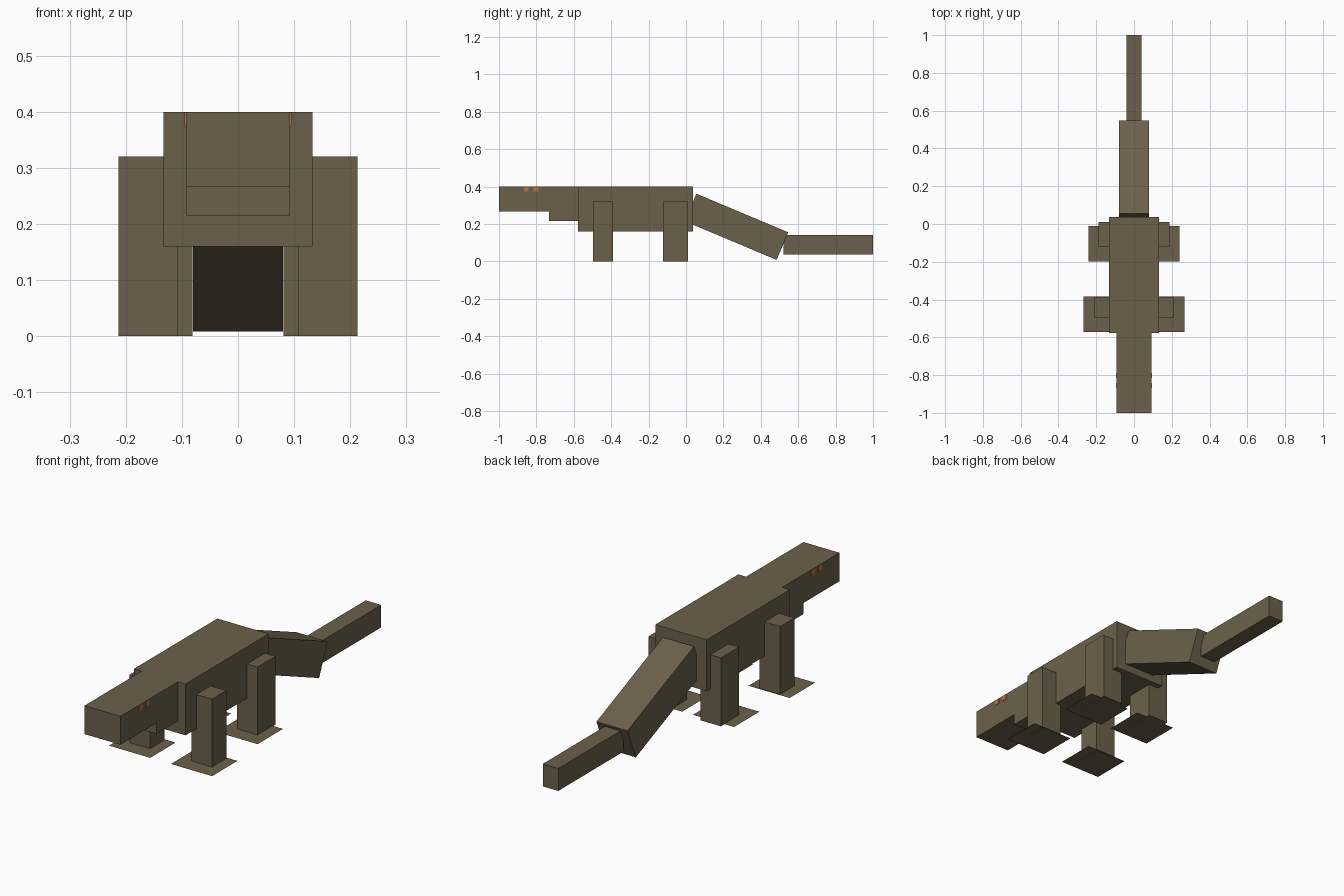
import bpy
import bmesh
import math
from mathutils import Matrix

cube = bpy.data.objects.get("Cube")
if cube:
    bpy.data.objects.remove(cube, do_unlink=True)


def make_material(name, rgb):
    mat = bpy.data.materials.new(name)
    mat.use_nodes = True
    color = (*rgb, 1.0)
    mat.diffuse_color = color
    bsdf = mat.node_tree.nodes["Principled BSDF"]
    bsdf.inputs["Base Color"].default_value = color
    bsdf.inputs["Roughness"].default_value = 0.9
    return mat


HIDE = make_material("olive brown hide", (0.148, 0.118, 0.070))
EYE = make_material("orange eye", (0.55, 0.17, 0.05))


def add_object(name, bm, mat, location, tilt=0.0):
    mesh = bpy.data.meshes.new(name)
    bm.to_mesh(mesh)
    bm.free()
    mesh.materials.append(mat)
    obj = bpy.data.objects.new(name, mesh)
    obj.location = location
    obj.rotation_euler.x = tilt
    bpy.context.collection.objects.link(obj)
    return obj


def box(name, size, center, mat=HIDE, tilt=0.0):
    bm = bmesh.new()
    bmesh.ops.create_cube(bm, size=1.0, matrix=Matrix.Diagonal((*size, 1.0)))
    return add_object(name, bm, mat, center, tilt)


def span(name, x, y, z, mat=HIDE):
    """Box from its low and high limits on each axis."""
    size = [b - a for a, b in (x, y, z)]
    center = [(a + b) / 2 for a, b in (x, y, z)]
    return box(name, size, center, mat)


def sheet(name, size, center):
    bm = bmesh.new()
    bmesh.ops.create_grid(bm, x_segments=1, y_segments=1, size=0.5,
                          matrix=Matrix.Diagonal((*size, 1.0, 1.0)))
    return add_object(name, bm, HIDE, center)


# Trunk and head
span("body", (-0.133, 0.133), (-0.577, 0.037), (0.16, 0.40))
span("upper_head", (-0.093, 0.093), (-1.0, -0.57), (0.267, 0.40))
span("lower_jaw", (-0.093, 0.093), (-0.733, -0.57), (0.215, 0.267))

# Tail: sloping base and level tip
box("tail_base", (0.16, 0.533, 0.16), (0, 0.27, 0.185), tilt=-math.radians(22.8))
span("tail_tip", (-0.04, 0.04), (0.52, 1.0), (0.037, 0.142))

# Legs with flat feet, and eye spots, on both sides
for side, s in (("left", 1), ("right", -1)):
    for pos, x, leg_y, foot_y in (
        ("front", 0.16, (-0.497, -0.39), -0.478),
        ("back", 0.134, (-0.123, 0.01), -0.105),
    ):
        span(f"{pos}_{side}_leg", (s * x - 0.053, s * x + 0.053), leg_y, (0, 0.32))
        sheet(f"{pos}_{side}_foot", (0.213, 0.187), (s * x, foot_y, 0.003))
    for part, y in (("eye_front", -0.854), ("eye_rear", -0.802)):
        box(f"{side}_{part}", (0.004, 0.026, 0.025), (s * 0.093, y, 0.386), EYE)
